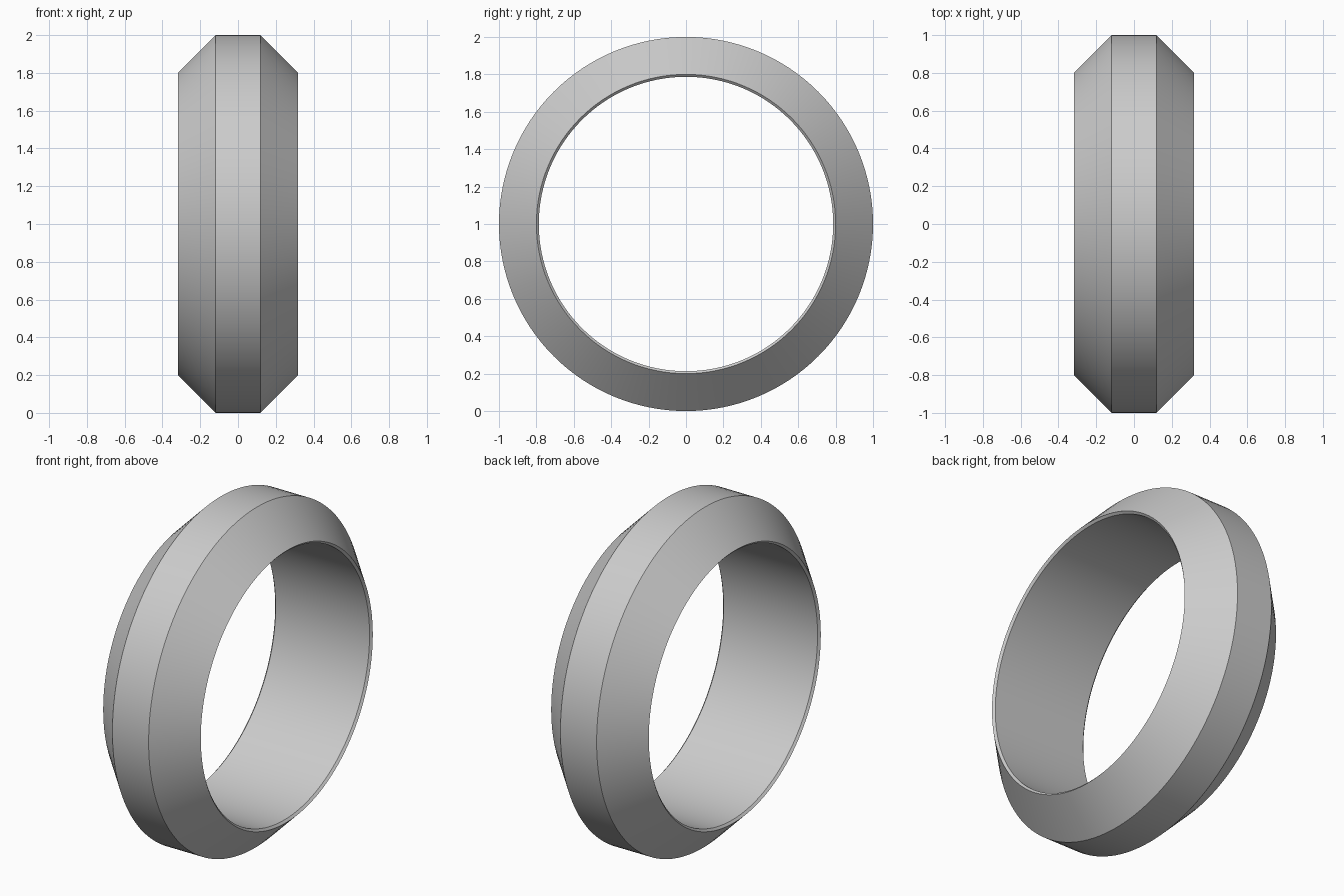
import bpy
import bmesh
import math
from mathutils import Vector

cube = bpy.data.objects.get("Cube")
if cube:
    bpy.data.objects.remove(cube, do_unlink=True)

SEGMENTS = 128

# Single plain grey metal
grey = bpy.data.materials.new("plain_grey")
grey.use_nodes = True
colour = (0.6, 0.6, 0.6, 1.0)
grey.diffuse_color = colour
grey.node_tree.nodes["Principled BSDF"].inputs["Base Color"].default_value = colour

# Half of the cross-section as (x, radius): tread, bevelled side, small inner chamfer
half = [(0.118, 1.0), (0.318, 0.8), (0.306, 0.787)]
profile = half + [(-x, r) for x, r in reversed(half)]

# Sweep the closed cross-section around the x axis
bm = bmesh.new()
verts = [bm.verts.new((x, 0, r)) for x, r in profile]
edges = [bm.edges.new((v, verts[(i + 1) % len(verts)])) for i, v in enumerate(verts)]
bmesh.ops.spin(bm, geom=verts + edges, cent=Vector(), axis=Vector((1, 0, 0)),
               angle=math.tau, steps=SEGMENTS, use_merge=True)
bmesh.ops.remove_doubles(bm, verts=bm.verts[:], dist=0.0001)
bmesh.ops.recalc_face_normals(bm, faces=bm.faces[:])

mesh = bpy.data.meshes.new("bevelled_ring")
bm.to_mesh(mesh)
bm.free()
mesh.materials.append(grey)

ring = bpy.data.objects.new("bevelled_ring", mesh)
ring.location.z = 1.0
bpy.context.collection.objects.link(ring)

# Smooth around the ring, crisp along the profile corners
bpy.ops.object.select_all(action="DESELECT")
ring.select_set(True)
bpy.context.view_layer.objects.active = ring
bpy.ops.object.shade_smooth_by_angle(angle=math.radians(25))
